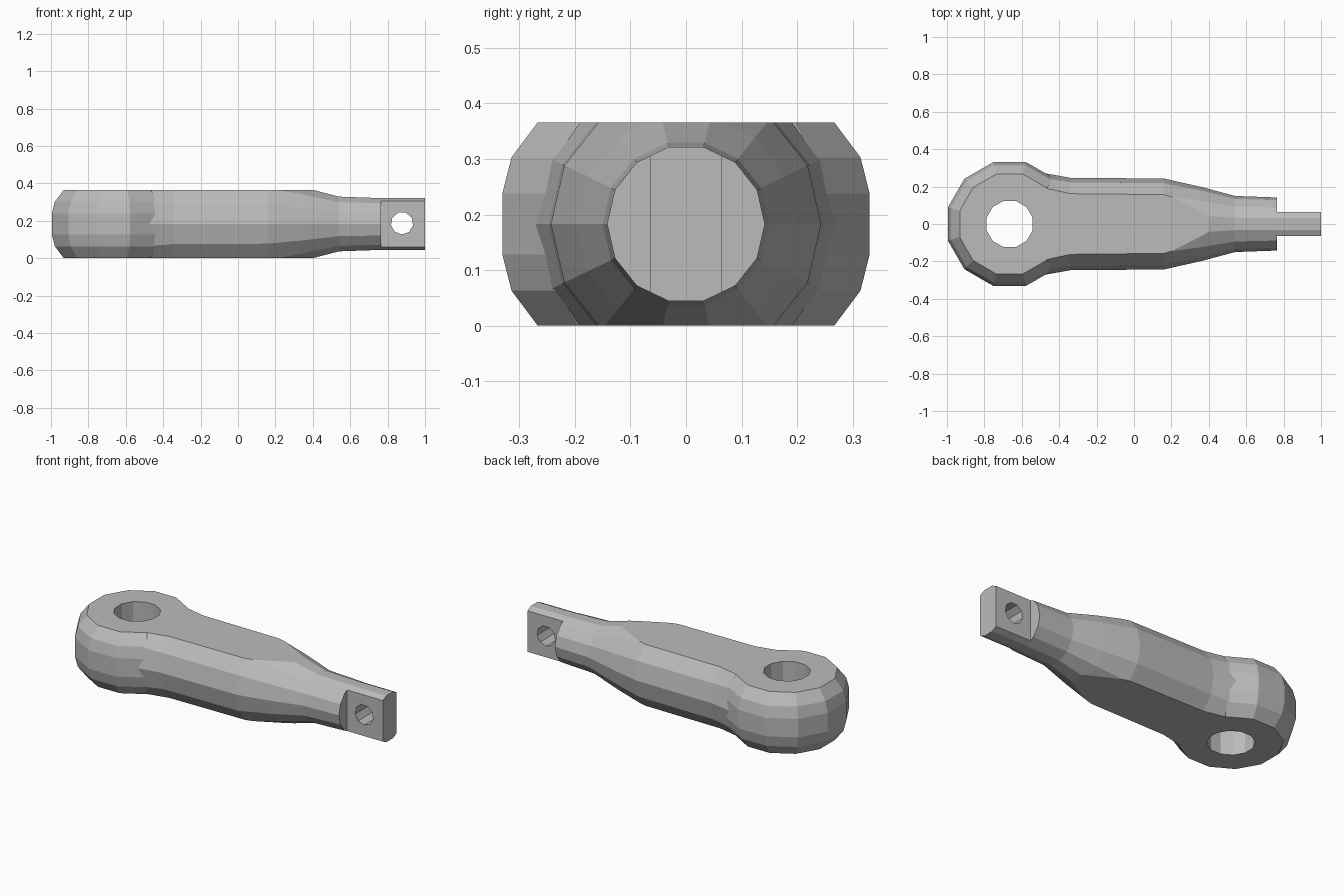
import bpy
import bmesh
import math
from mathutils import Matrix, Vector

if "Cube" in bpy.data.objects:
    bpy.data.objects.remove(bpy.data.objects["Cube"], do_unlink=True)

MID = 0.183       # half thickness of the slab the handle is cut from
EYE_X = -0.665    # centre of the round head

metal = bpy.data.materials.new("plain grey")
metal.use_nodes = True
grey = (0.5, 0.5, 0.5, 1)
metal.diffuse_color = grey
metal.node_tree.nodes["Principled BSDF"].inputs["Base Color"].default_value = grey


def finish(name, bm):
    bmesh.ops.recalc_face_normals(bm, faces=bm.faces)
    mesh = bpy.data.meshes.new(name)
    bm.to_mesh(mesh)
    bm.free()
    mesh.materials.append(metal)
    obj = bpy.data.objects.new(name, mesh)
    bpy.context.collection.objects.link(obj)
    return obj


def lathe(name, profile, sides, matrix, turn=0.0):
    """Closed solid of (height, radius) rings about local z."""
    bm = bmesh.new()
    rings = []
    for h, r in profile:
        angles = [turn + math.tau * i / sides for i in range(sides)]
        rings.append([bm.verts.new(matrix @ Vector((r * math.cos(a), r * math.sin(a), h)))
                      for a in angles])
    for low, high in zip(rings, rings[1:]):
        for i in range(sides):
            j = (i + 1) % sides
            bm.faces.new((low[i], low[j], high[j], high[i]))
    bm.faces.new(rings[0][::-1])
    bm.faces.new(rings[-1])
    return finish(name, bm)


def box(name, low, high):
    bm = bmesh.new()
    low, high = Vector(low), Vector(high)
    size = Matrix.Diagonal((high - low).to_4d())
    size[3][3] = 1
    bmesh.ops.create_cube(bm, size=1, matrix=Matrix.Translation((low + high) / 2) @ size)
    return finish(name, bm)


def combine(target, other, operation):
    mod = target.modifiers.new(other.name, "BOOLEAN")
    mod.operation = operation
    mod.solver = "EXACT"
    mod.object = other
    bpy.context.view_layer.objects.active = target
    bpy.ops.object.modifier_apply(modifier=mod.name)
    bpy.data.objects.remove(other, do_unlink=True)


# Tapered shank running along x
along_x = Matrix.Translation((0, 0, MID)) @ Matrix.Rotation(math.pi / 2, 4, "Y")
shank = [(EYE_X, 0.27), (-0.48, 0.272), (-0.34, 0.247), (0.16, 0.243),
         (0.36, 0.198), (0.54, 0.15), (0.76, 0.142), (1.0, 0.142)]
handle = lathe("handle", shank, 14, along_x, math.pi / 2)

# Rounded head, taller than the slab so that its ends get cut flat
head_profile = [(-0.21, 0.255), (-0.12, 0.325), (-0.055, 0.342),
                (0.055, 0.342), (0.12, 0.325), (0.21, 0.255)]
head = lathe("head", head_profile, 12, Matrix.Translation((EYE_X, 0, MID)), math.pi / 12)
combine(handle, head, "UNION")

# Flat top and bottom
combine(handle, box("slab", (-2, -1, 0), (2, 1, 2 * MID)), "INTERSECT")

# Upright hole through the head
eye = lathe("eye", [(-1, 0.128), (1, 0.128)], 12, Matrix.Translation((EYE_X, 0, 0)), math.pi / 12)
combine(handle, eye, "DIFFERENCE")

# Narrow tongue: remove both cheeks, then drill the cross hole
for side in (-1, 1):
    ys = sorted((side * 0.065, side * 0.6))
    combine(handle, box("cheek", (0.765, ys[0], -1), (1.5, ys[1], 1)), "DIFFERENCE")
across = Matrix.Translation((0.877, 0, MID + 0.004)) @ Matrix.Rotation(math.pi / 2, 4, "X")
pin = lathe("pin_hole", [(-1, 0.06), (1, 0.06)], 9, across, math.pi / 6)
combine(handle, pin, "DIFFERENCE")
